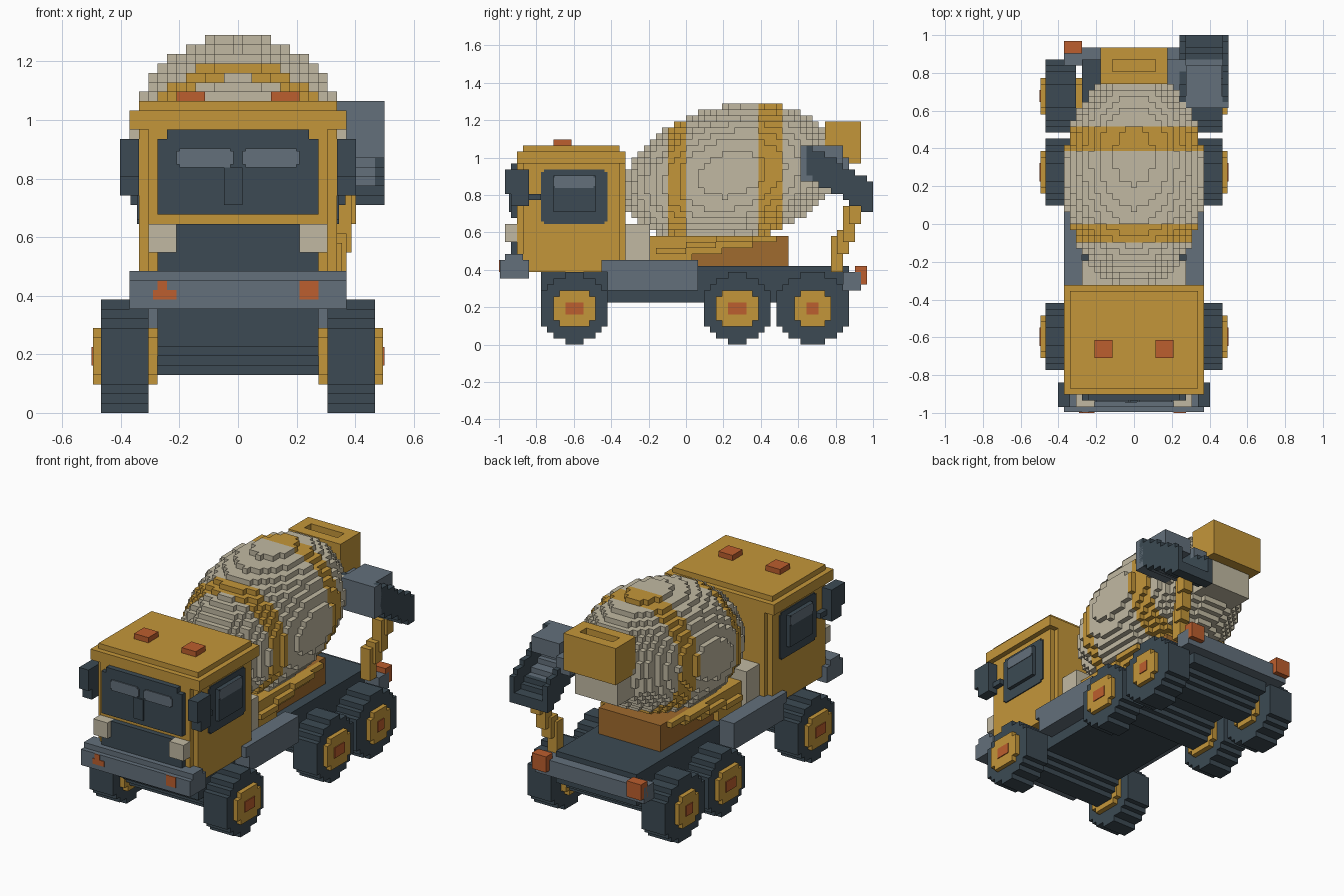
import bpy, bmesh
from mathutils import Matrix, Vector

old = bpy.data.objects.get("Cube")
if old:
    bpy.data.objects.remove(old, do_unlink=True)

V = 2 / 62  # size of one block; x counts from the middle, y from the front, z from the ground


def srgb(*c):
    return [(v / 255 / 12.92 if v < 11 else ((v / 255 + 0.055) / 1.055) ** 2.4) for v in c] + [1.0]


def material(name, *rgb):
    m = bpy.data.materials.new(name)
    m.use_nodes = True
    m.diffuse_color = srgb(*rgb)
    m.node_tree.nodes["Principled BSDF"].inputs["Base Color"].default_value = srgb(*rgb)
    return m


YELLOW = material("yellow paint", 196, 150, 58)
CREAM = material("cream", 193, 185, 162)
DARK = material("dark slate", 60, 74, 83)
GREY = material("blue grey", 99, 112, 123)
RED = material("signal orange", 188, 94, 46)
BROWN = material("ochre brown", 160, 107, 46)


def finish(name, bm, mats):
    me = bpy.data.meshes.new(name)
    bm.to_mesh(me)
    bm.free()
    for m in mats:
        me.materials.append(m)
    ob = bpy.data.objects.new(name, me)
    bpy.context.scene.collection.objects.link(ob)
    return ob


def part(name, mat, *boxes, mirror=False):
    """Boxes given as x0, x1, y0, y1, z0, z1 in blocks."""
    boxes = list(boxes)
    if mirror:
        boxes += [(-b, -a, *rest) for a, b, *rest in boxes]
    bm = bmesh.new()
    for x0, x1, y0, y1, z0, z1 in boxes:
        mid = Vector(((x0 + x1) / 2, (y0 + y1) / 2 - 31, (z0 + z1) / 2)) * V
        size = Matrix.Diagonal(((x1 - x0) * V, (y1 - y0) * V, (z1 - z0) * V, 1))
        bmesh.ops.create_cube(bm, size=1, matrix=Matrix.Translation(mid) @ size)
    return finish(name, bm, [mat])


def blocks(name, mats, xr, yr, zr, rule):
    """Shell of unit blocks; rule(x, y, z) at block centres gives a material index or None."""
    cells = {}
    for i in range(*xr):
        for j in range(*yr):
            for k in range(*zr):
                m = rule(i, j + 0.5, k + 0.5)
                if m is not None:
                    cells[i, j, k] = m
    bm = bmesh.new()
    for cell, m in cells.items():
        for axis in range(3):
            for s in (-1, 1):
                near = list(cell)
                near[axis] += s
                if tuple(near) in cells:
                    continue
                n, u, w = [Vector((0, 0, 0)) for _ in range(3)]
                n[axis], u[(axis + 1) % 3], w[(axis + 2) % 3] = s / 2, s / 2, 0.5
                c = Vector((cell[0], cell[1] + 0.5 - 31, cell[2] + 0.5)) + n
                f = bm.faces.new([bm.verts.new(p * V) for p in (c - u - w, c + u - w, c + u + w, c - u + w)])
                f.material_index = m
    bmesh.ops.remove_doubles(bm, verts=bm.verts, dist=1e-4)
    return finish(name, bm, mats)


# Wheels: nested boxes make the stepped round outline
def disc(x0, x1, c, half, steps):
    return [(x0, x1, c - half + inset, c + half - inset, z, 12 - z) for z, inset in steps]


for label, c, w in (("front", 12.5, 11), ("middle", 39.5, 11), ("rear", 52, 12)):
    h = w / 2
    part(label + "_tyres", DARK, *disc(9.5, 14.5, c, h, ((0, 4), (1, 2), (2, 1), (3, 0))), mirror=True)
    part(label + "_hubs", YELLOW, *disc(8.5, 15.35, c, h - 2 if w == 11 else 3, ((3, 1), (4, 0))), mirror=True)
    r = 1.5 if w == 11 else 1
    part(label + "_hub_caps", RED, (15.3, 15.5, c - r, c + r, 5, 7), mirror=True)
    part(label + "_axle", DARK, (-8.5, 8.5, c - 2, c + 2, 4, 8), (-8.5, 8.5, c - 3, c + 3, 5, 8),
         (-8.5, 8.5, c - 4, c + 4, 6, 8))

# Chassis
part("chassis", DARK, (-8.5, 8.5, 7, 58, 7, 12), (-8.5, 8.5, 21, 58, 12, 13))
part("side_tanks", GREY, (8.5, 11.5, 17, 33, 12, 14), (8.5, 11.5, 18, 33, 9, 12), mirror=True)
part("rear_bumper", GREY, (-11.5, 11.5, 57, 60, 9, 12))
part("rear_lamps", RED, (8.5, 11.5, 59, 61, 10, 13), mirror=True)

# Cab
part("cab", YELLOW, (-10.5, 10.5, 4, 20, 12, 32), (-9.5, 9.5, 3, 21, 12, 32))
part("roof", YELLOW, (-11.5, 11.5, 3, 21, 30, 32), (-10.5, 10.5, 4, 20, 32, 33))
part("roof_lamps", RED, (3.5, 6.5, 9, 12, 33, 34), mirror=True)
part("windscreen", DARK, (-8.5, 8.5, 2, 3, 21, 29), (-7.5, 7.5, 2, 3, 29, 30))
part("windscreen_glare", GREY, (0.5, 6.5, 1.8, 2, 26.3, 27.7), (0.8, 6.2, 1.8, 2, 26, 28), mirror=True)
part("wiper", DARK, (-1.5, 0.5, 1.7, 2, 22, 26))
part("side_windows", DARK, (10.5, 10.7, 7, 18, 20.4, 28.6), (10.5, 10.7, 7.5, 17.5, 20, 29),
     (10.5, 11.4, 9, 16, 22, 28), mirror=True)
part("side_window_glare", GREY, (11.4, 11.5, 9, 16, 26.3, 27.7), (11.4, 11.5, 9.3, 15.7, 26, 28), mirror=True)
part("mirrors", DARK, (10.5, 12.5, 1, 5, 25, 29), (10.5, 12.5, 2, 5, 23, 25),
     (10.5, 11.5, 3, 7, 24, 25), mirror=True)
part("grille", DARK, (-6.5, 6.5, 2, 3, 17, 20), (-8.5, 8.5, 2, 3, 15, 17))
part("headlights", CREAM, (6.5, 9.5, 1, 3, 17, 20), mirror=True)
part("front_bumper", GREY, (-11.5, 11.5, 0.15, 5, 11, 14), (-11.5, 11.5, 1, 4, 14, 15))
part("bumper_lamps", RED, (6.5, 8.5, 0, 0.15, 12, 14), (-9, -6.5, 0, 0.15, 12, 13), (-8.5, -7.5, 0, 0.15, 13, 14))

# Drum supports
part("front_stand", CREAM, (-8.5, 8.5, 21, 25, 13, 20))
part("drum_base", BROWN, (-6.5, 6.5, 32, 48, 13, 18))
part("cradle", YELLOW, (-7.5, 7.5, 25, 32, 13, 18))
part("cradle_rails", YELLOW, (6.5, 7.5, 32, 37, 15, 18), (6.5, 7.5, 37, 42, 16, 18), (6.5, 7.5, 42, 46, 17, 18),
     (7.5, 8.5, 26, 31, 15, 16), (7.5, 8.5, 31, 36, 16, 17), (7.5, 8.5, 36, 42, 17, 18), mirror=True)


# Drum: tilted stepped ellipsoid with two painted bands
def drum_rule(x, y, z):
    dy = y - 38.5
    if (x / 11.6) ** 2 + (dy / 17.8) ** 2 + ((z - 28.2 - 0.14 * dy) / 11.5) ** 2 > 1:
        return None
    return 1 if 28 < y < 31 or 43 < y < 47 else 0


blocks("drum", [CREAM, YELLOW], (-12, 13), (18, 60), (14, 42), drum_rule)
part("drum_mouth", CREAM, (-4.5, 4.5, 50, 58, 25, 30))


# Filling hopper with a slot in its top
def hopper_rule(x, y, z):
    return None if abs(x) < 3.5 and 56 < y < 58 and z > 34 else 0


blocks("hopper", [YELLOW], (-5, 6), (54, 60), (30, 37), hopper_rule)


# Discharge chute: sloping open channel
def chute_rule(x, y, z):
    rise = z - (30 - 0.6 * (y - 52))
    wall = x in (8, 15)
    if abs(rise) > 2.8 or (not wall and rise > -0.6):
        return None
    return 0 if wall or y > 58 else 1


blocks("chute", [DARK, GREY], (8, 16), (51, 62), (18, 36), chute_rule)
part("chute_head", GREY, (8.5, 15.5, 50, 52, 27, 33), (8.5, 14.4, 52, 57, 30, 33), (5.5, 8.5, 53, 58, 28, 31))
part("chute_strut", YELLOW, (9, 11, 55, 57, 12, 18), (9.5, 11.5, 56, 58, 15, 19),
     (10, 12, 57, 59, 17, 23), (10.5, 12.5, 58, 60, 20, 23))
